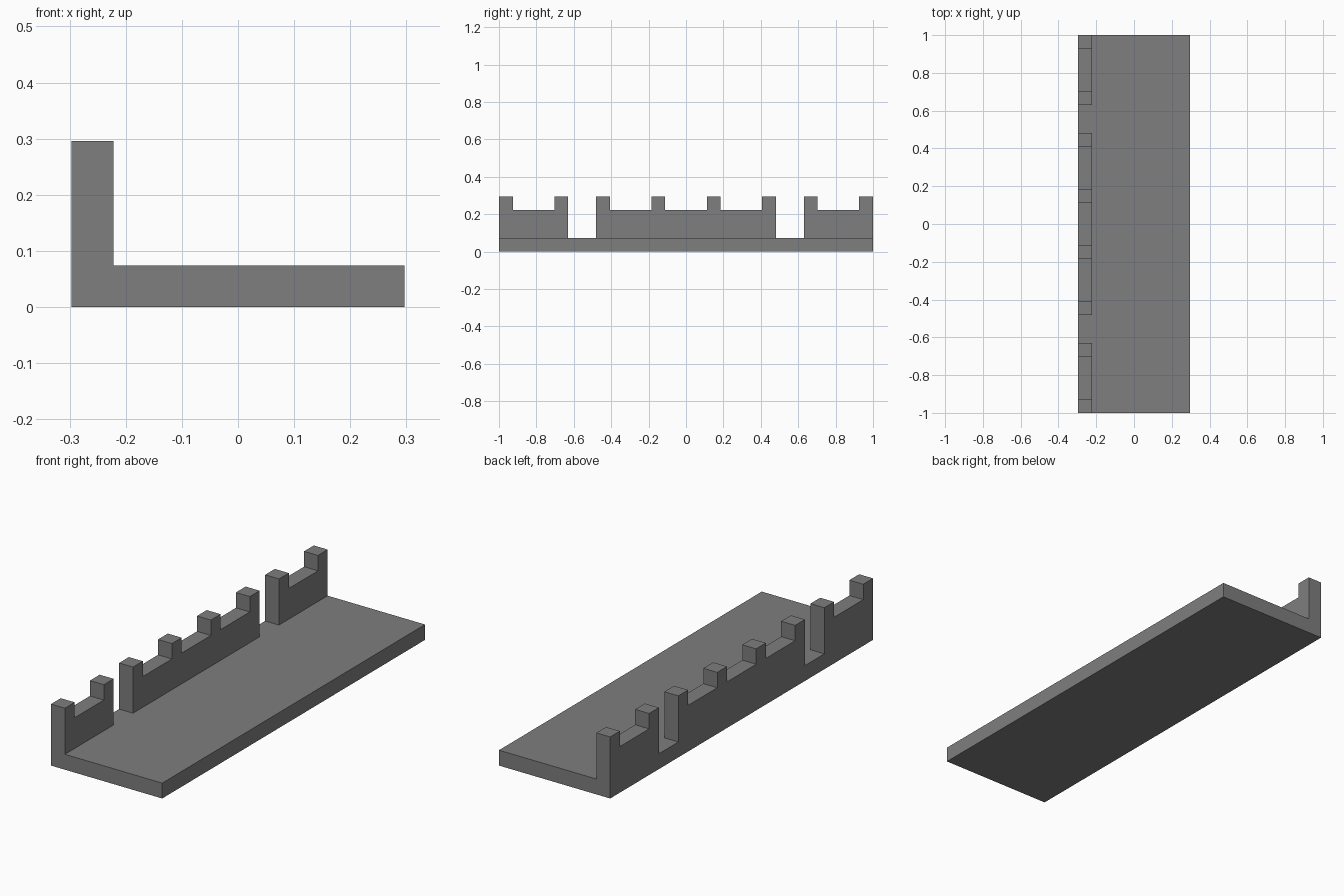
import bpy
import bmesh

if "Cube" in bpy.data.objects:
    bpy.data.objects.remove(bpy.data.objects["Cube"], do_unlink=True)

U = 2 / 27                      # one module: merlon width, floor and wall thickness
LENGTH, WIDTH = 27 * U, 8 * U
LEFT = -WIDTH / 2

stone = bpy.data.materials.new("stone_grey")
stone.use_nodes = True
grey = (0.21, 0.21, 0.21, 1)
stone.diffuse_color = grey
stone.node_tree.nodes["Principled BSDF"].inputs["Base Color"].default_value = grey


def extrude_profile(name, points, x0, x1):
    """Extrude a closed (y, z) outline from x0 to x1."""
    bm = bmesh.new()
    face = bm.faces.new([bm.verts.new((x0, y, z)) for y, z in points])
    ext = bmesh.ops.extrude_face_region(bm, geom=[face])
    verts = [v for v in ext["geom"] if isinstance(v, bmesh.types.BMVert)]
    bmesh.ops.translate(bm, verts=verts, vec=(x1 - x0, 0, 0))
    bmesh.ops.recalc_face_normals(bm, faces=bm.faces)
    mesh = bpy.data.meshes.new(name)
    bm.to_mesh(mesh)
    bm.free()
    mesh.materials.append(stone)
    obj = bpy.data.objects.new(name, mesh)
    bpy.context.collection.objects.link(obj)
    return obj


# Walkway slab beside the wall
half = LENGTH / 2
extrude_profile("walkway_floor", [(-half, 0), (half, 0), (half, U), (-half, U)],
                LEFT + U, -LEFT)

# Battlement outline: groups of merlons joined by a parapet, with open gaps between
merlon_groups = [(-13, -9), (-6, -2, 2, 6), (9, 13)]
outline = [(-half, 0)]
for group in merlon_groups:
    for i, centre in enumerate(group):
        y0, y1 = (centre - 0.5) * U, (centre + 0.5) * U
        before = U if i == 0 else 3 * U
        after = U if i == len(group) - 1 else 3 * U
        outline += [(y0, before), (y0, 4 * U), (y1, 4 * U), (y1, after)]
outline.append((half, 0))
# The outer ends rise straight from the ground
outline = [p for p in outline if not (abs(abs(p[0]) - half) < 1e-6 and abs(p[1] - U) < 1e-6)]
extrude_profile("battlement_wall", outline, LEFT, LEFT + U)
